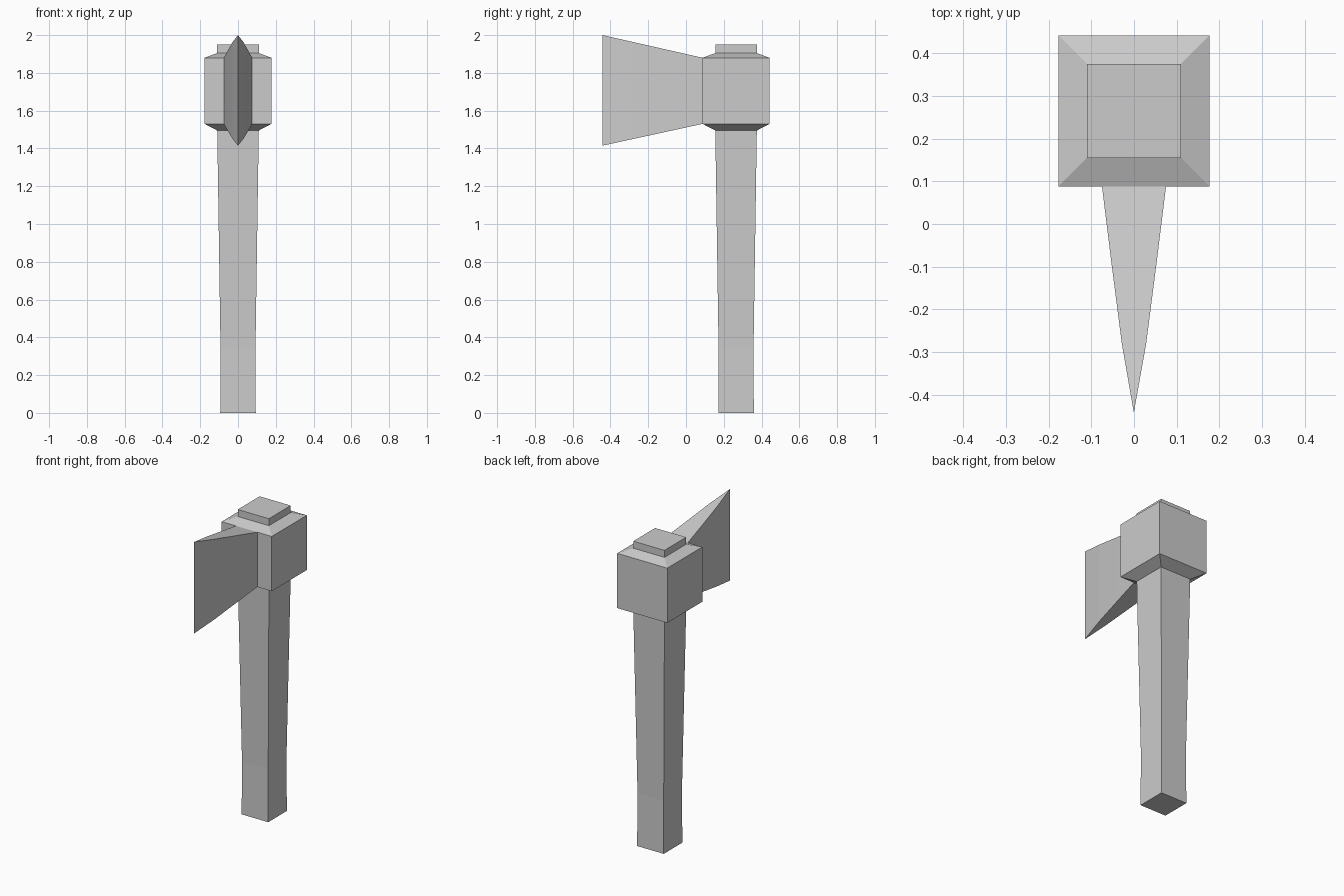
import bpy

if "Cube" in bpy.data.objects:
    bpy.data.objects.remove(bpy.data.objects["Cube"])

CY = 0.265  # handle axis in y


def loft(name, rings):
    """Skin a stack of four-cornered rings and cap both ends."""
    verts = [v for ring in rings for v in ring]
    faces = [(3, 2, 1, 0)]
    for k in range(0, 4 * (len(rings) - 1), 4):
        for i in range(4):
            j = (i + 1) % 4
            faces.append((k + i, k + j, k + j + 4, k + i + 4))
    n = len(verts)
    faces.append((n - 4, n - 3, n - 2, n - 1))
    mesh = bpy.data.meshes.new(name)
    mesh.from_pydata(verts, [], faces)
    obj = bpy.data.objects.new(name, mesh)
    bpy.context.collection.objects.link(obj)
    return obj


def square(z, h):
    return [(-h, CY - h, z), (h, CY - h, z), (h, CY + h, z), (-h, CY + h, z)]


def section(y, h, z0, z1):
    return [(-h, y, z0), (-h, y, z1), (h, y, z1), (h, y, z0)]


# Tapered handle running up through the head
loft("handle", [square(z, h) for z, h in
                [(0, 0.094), (0.34, 0.0925), (1.5, 0.11), (1.95, 0.11)]])

# Square head block with sloped top and bottom
loft("head_block", [square(z, h) for z, h in
                    [(1.495, 0.11), (1.53, 0.177), (1.88, 0.177), (1.905, 0.11)]])

# Flaring blade: rings from the block to the cutting edge
BACK, EDGE = 0.088, -0.442
rings = []
for y, h in [(BACK, 0.075), (-0.09, 0.053), (-0.28, 0.0285), (EDGE, 0.0004)]:
    t = (BACK - y) / (BACK - EDGE)
    rings.append(section(y, h, 1.53 - 0.115 * t, 1.88 + 0.12 * t))
blade = loft("blade", [r[::-1] for r in rings][::-1])

# Consistent outward normals
import bmesh
for obj in bpy.context.collection.objects:
    bm = bmesh.new()
    bm.from_mesh(obj.data)
    bmesh.ops.remove_doubles(bm, verts=bm.verts, dist=0.001)
    bmesh.ops.recalc_face_normals(bm, faces=bm.faces)
    bm.to_mesh(obj.data)
    bm.free()
